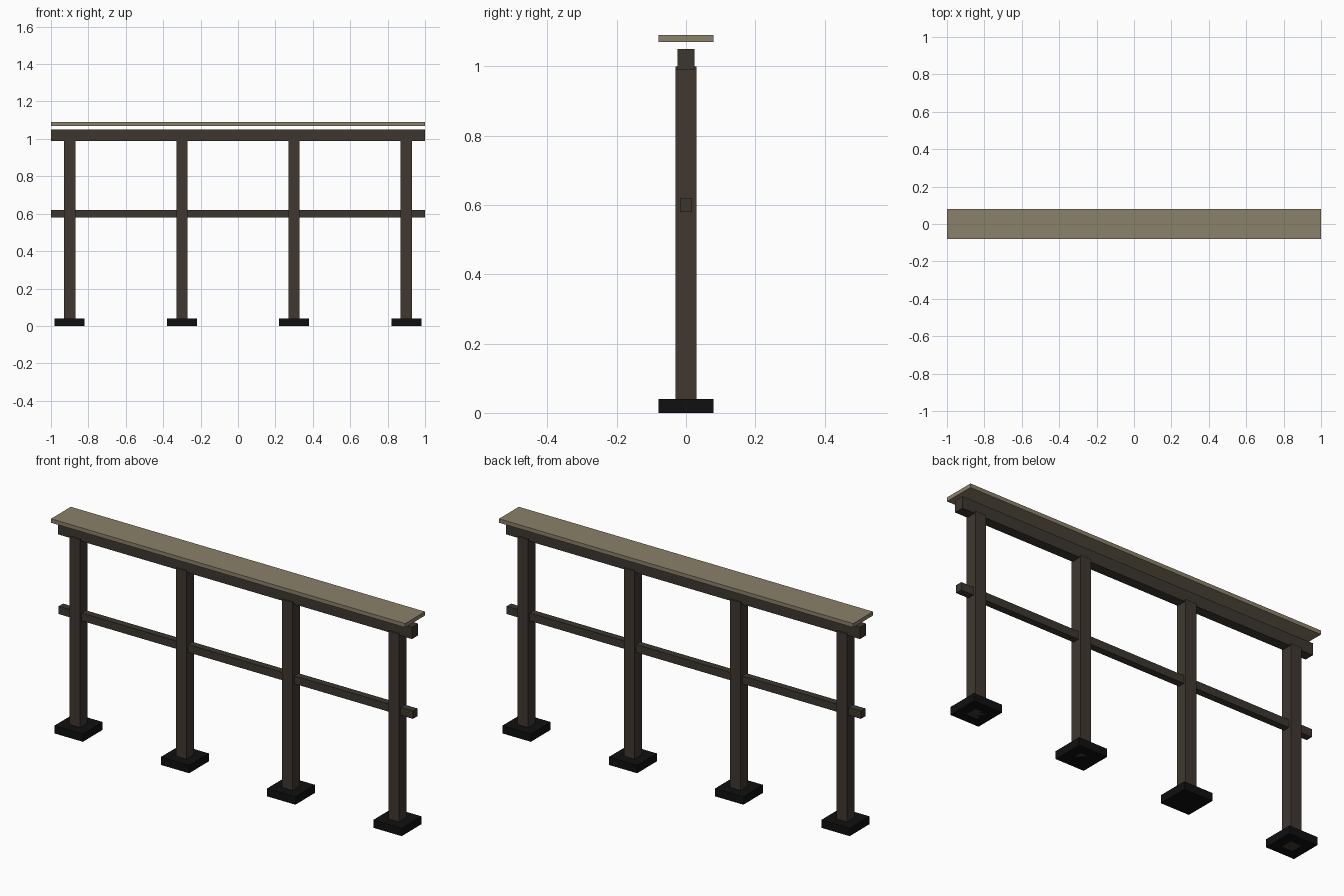
import bpy

if "Cube" in bpy.data.objects:
    bpy.data.objects.remove(bpy.data.objects["Cube"])


def material(name, rgb):
    m = bpy.data.materials.new(name)
    m.diffuse_color = (*rgb, 1.0)
    m.use_nodes = True
    m.node_tree.nodes["Principled BSDF"].inputs["Base Color"].default_value = m.diffuse_color
    return m


cap_wood = material("pale weathered wood", (0.26, 0.22, 0.145))
rail_wood = material("dark rail wood", (0.046, 0.038, 0.028))
post_wood = material("dark post wood", (0.050, 0.039, 0.031))
footing = material("black footing", (0.005, 0.005, 0.005))


def box(name, x, width, depth, z0, z1, mat):
    bpy.ops.mesh.primitive_cube_add(size=1, location=(x, 0, (z0 + z1) / 2))
    ob = bpy.context.object
    ob.name = name
    ob.scale = (width, depth, z1 - z0)
    bpy.ops.object.transform_apply(location=False, rotation=False, scale=True)
    ob.data.materials.append(mat)
    return ob


# Cap board, floating slightly above the top rail
box("cap_board", 0, 2.0, 0.16, 1.07, 1.09, cap_wood)

# Horizontal rails
box("top_rail", 0, 2.0, 0.05, 0.99, 1.05, rail_wood)
box("middle_rail", 0, 2.0, 0.035, 0.58, 0.62, rail_wood)

# Posts on square feet
for i, x in enumerate((-0.9, -0.3, 0.3, 0.9), 1):
    box(f"post_{i}", x, 0.06, 0.06, 0.0, 1.0, post_wood)
    box(f"foot_{i}", x, 0.16, 0.16, 0.0, 0.04, footing)
